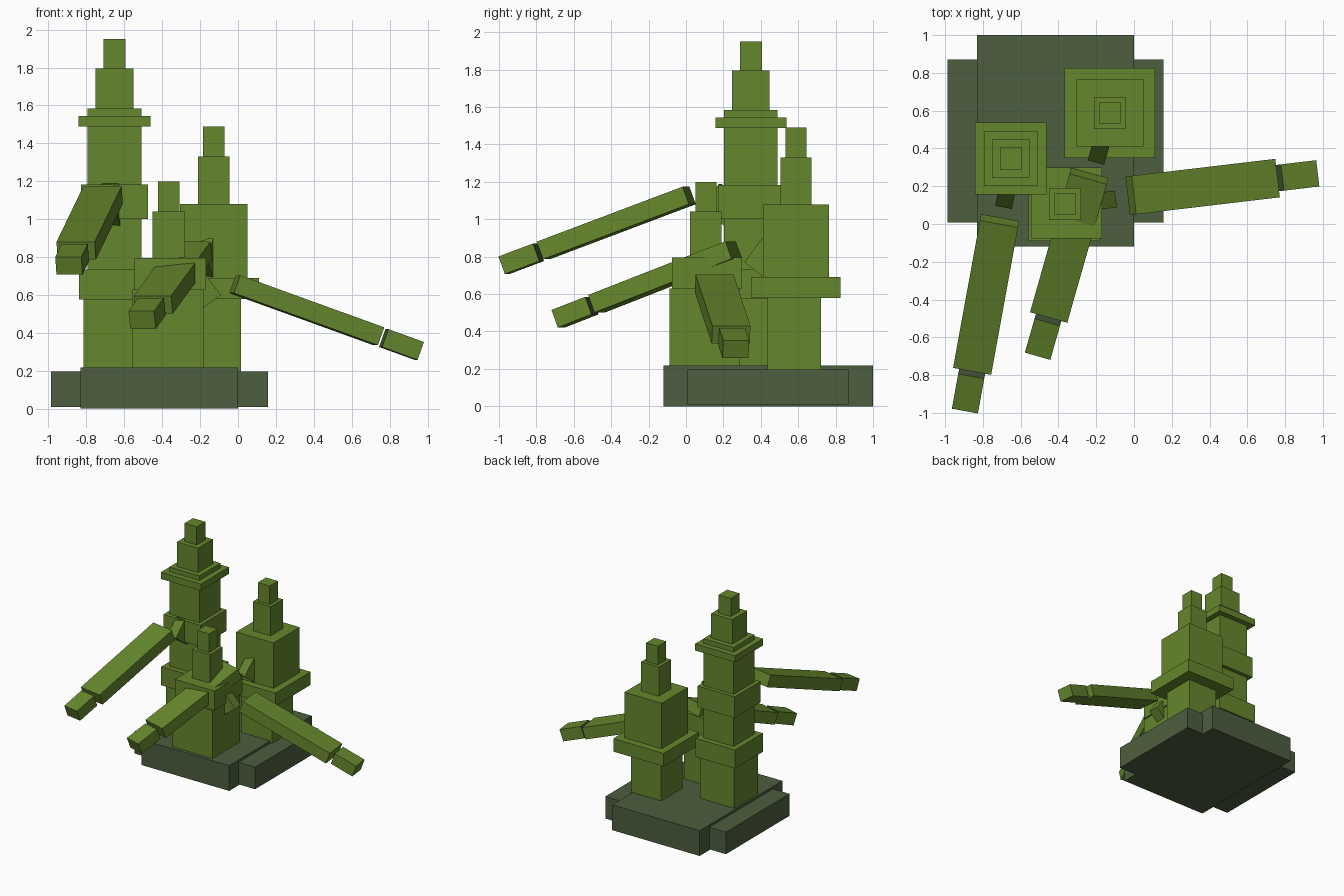
import bpy, bmesh, math
from mathutils import Vector

if "Cube" in bpy.data.objects:
    bpy.data.objects.remove(bpy.data.objects["Cube"])


def material(name, col):
    m = bpy.data.materials.new(name)
    m.diffuse_color = (*col, 1)
    m.use_nodes = True
    m.node_tree.nodes["Principled BSDF"].inputs["Base Color"].default_value = m.diffuse_color
    return m


GREEN = material("moss green", (0.13, 0.245, 0.026))
DARK = material("dark grey green", (0.073, 0.112, 0.049))


def block(name, center, ax, ay, az, size, mat):
    """Box with the given local axes, centre and size."""
    bm = bmesh.new()
    bmesh.ops.create_cube(bm, size=1)
    for v in bm.verts:
        v.co = (Vector(center) + ax * v.co.x * size[0]
                + ay * v.co.y * size[1] + az * v.co.z * size[2])
    bmesh.ops.recalc_face_normals(bm, faces=bm.faces)
    me = bpy.data.meshes.new(name)
    bm.to_mesh(me)
    bm.free()
    me.materials.append(mat)
    ob = bpy.data.objects.new(name, me)
    bpy.context.collection.objects.link(ob)
    return ob


X, Y, Z = Vector((1, 0, 0)), Vector((0, 1, 0)), Vector((0, 0, 1))


def box(name, x0, x1, y0, y1, z0, z1, mat):
    return block(name, ((x0 + x1) / 2, (y0 + y1) / 2, (z0 + z1) / 2), X, Y, Z,
                 (x1 - x0, y1 - y0, z1 - z0), mat)


# Plinth: two crossed slabs
box("base_slab_tall", -0.83, 0.0, -0.12, 1.0, 0.0, 0.217, DARK)
box("base_slab_wide", -0.988, 0.157, 0.008, 0.87, 0.008, 0.197, DARK)

# Stepped towers: (centre x, centre y, [(half width, bottom, top)])
towers = {
    "tall_tower": (-0.652, 0.347, [
        (0.162, 0.19, 0.575), (0.188, 0.575, 0.735), (0.143, 0.735, 1.585),
        (0.176, 1.0, 1.182), (0.19, 1.488, 1.545), (0.1, 1.585, 1.795),
        (0.058, 1.795, 1.95)]),
    "middle_tower": (-0.128, 0.588, [
        (0.143, 0.19, 0.578), (0.239, 0.578, 0.69), (0.177, 0.69, 1.08),
        (0.084, 1.08, 1.33), (0.056, 1.33, 1.49)]),
    "short_tower": (-0.365, 0.106, [
        (0.188, 0.19, 0.63), (0.188, 0.63, 0.795), (0.085, 0.795, 1.04),
        (0.056, 1.04, 1.2)]),
}
# small sideways shifts of single tiers
shift = {("short_tower", 0): (-0.005, -0.007), ("short_tower", 1): (0.008, 0.006),
         ("middle_tower", 0): (0.0, -0.008)}
for name, (cx, cy, tiers) in towers.items():
    for i, (h, z0, z1) in enumerate(tiers):
        dx, dy = shift.get((name, i), (0, 0))
        box(f"{name}_tier_{i + 1}", cx + dx - h, cx + dx + h,
            cy + dy - h, cy + dy + h, z0, z1, GREEN)

# Drooping arms: top edge centre at the near and far end, corner of the mount
arms = [
    ("left_arm", (-0.715, 0.0, 1.174), (-0.857, -0.78, 0.88), (-0.69, 0.088, 1.06)),
    ("front_arm", (-0.243, 0.238, 0.882), (-0.452, -0.495, 0.595), (-0.202, 0.325, 0.77)),
    ("right_arm", (0.0, 0.153, 0.704), (0.76, 0.243, 0.429), (-0.096, 0.132, 0.6)),
]
for name, near, far, corner in arms:
    near, far, corner = Vector(near), Vector(far), Vector(corner)
    d = (far - near).normalized()
    side = Z.cross(d).normalized()
    up = d.cross(side)
    block(name, (near + far) / 2 - up * 0.05, d, side, up,
          ((far - near).length, 0.205, 0.1), GREEN)
    # separate tip, with a dark rear face
    tip = block(name + "_tip", far + d * 0.128 - up * 0.05, d, side, up,
                (0.2, 0.14, 0.1), GREEN)
    tip.data.materials.append(DARK)
    for p in tip.data.polygons:
        if p.normal.dot(d) < -0.9:
            p.material_index = 1
    # tilted mount block set into the tower
    h = Vector((d.x, d.y, 0)).normalized()
    t = math.radians(53)
    a = -h * math.cos(t) + Z * math.sin(t)
    b = -h * math.sin(t) - Z * math.cos(t)
    block(name + "_mount", corner + (a + b) * 0.08, a, side, b,
          (0.16, 0.09, 0.16), GREEN)
